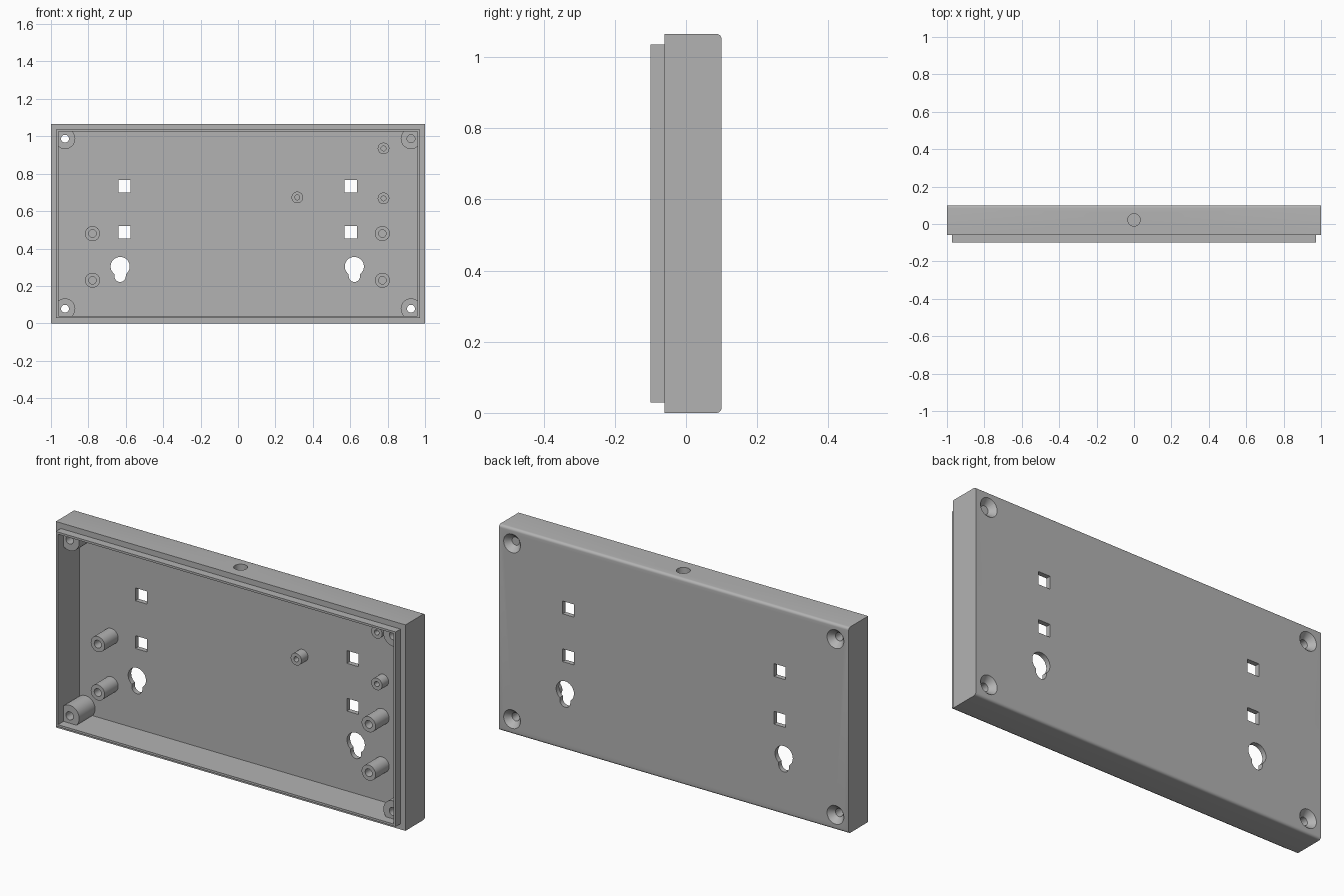
import bpy, bmesh
from math import pi
from mathutils import Matrix, Vector

cube = bpy.data.objects.get("Cube")
if cube:
    bpy.data.objects.remove(cube)

grey = bpy.data.materials.new("plain_grey")
grey.use_nodes = True
grey.diffuse_color = (0.45, 0.45, 0.45, 1)
grey.node_tree.nodes["Principled BSDF"].inputs["Base Color"].default_value = (0.45, 0.45, 0.45, 1)

BACK, FLOOR, STEP, FRONT = 0.1, 0.075, -0.06, -0.1
HEIGHT = 1.065


def make(name, bm):
    bmesh.ops.recalc_face_normals(bm, faces=bm.faces)
    mesh = bpy.data.meshes.new(name)
    bm.to_mesh(mesh)
    bm.free()
    mesh.materials.append(grey)
    ob = bpy.data.objects.new(name, mesh)
    bpy.context.collection.objects.link(ob)
    return ob


def box(name, x, y, z, round_back=0):
    """Box from (low, high) ranges; optionally rounds the long rear edges."""
    bm = bmesh.new()
    size = [r[1] - r[0] for r in (x, y, z)]
    mid = [(r[0] + r[1]) / 2 for r in (x, y, z)]
    bmesh.ops.create_cube(bm, size=1, matrix=Matrix.Translation(mid) @ Matrix.Diagonal((*size, 1)))
    if round_back:
        edges = [e for e in bm.edges if all(v.co.y > y[1] - 0.001 for v in e.verts)
                 and abs(e.verts[0].co.x - e.verts[1].co.x) > 0.1]
        bmesh.ops.bevel(bm, geom=edges, offset=round_back, segments=5, profile=0.5, affect='EDGES')
    return make(name, bm)


def cylinder(name, x, z, y0, y1, r0, r1=None, sides=40):
    """Cylinder or cone along y, radius r0 at y0 and r1 at y1."""
    bm = bmesh.new()
    place = Matrix.Translation((x, (y0 + y1) / 2, z)) @ Matrix.Rotation(-pi / 2, 4, 'X')
    bmesh.ops.create_cone(bm, cap_ends=True, segments=sides, radius1=r0,
                          radius2=r0 if r1 is None else r1, depth=y1 - y0, matrix=place)
    return make(name, bm)


def combine(target, tool, operation='DIFFERENCE'):
    mod = target.modifiers.new("combine", 'BOOLEAN')
    mod.operation, mod.solver, mod.object = operation, 'EXACT', tool
    bpy.context.view_layer.objects.active = target
    bpy.ops.object.modifier_apply(modifier=mod.name)
    bpy.data.objects.remove(tool)


def smooth(ob):
    bpy.ops.object.select_all(action='DESELECT')
    ob.select_set(True)
    bpy.context.view_layer.objects.active = ob
    bpy.ops.object.shade_smooth_by_angle(angle=pi / 6)


# Outer case, thin front lip and hollow interior
case = box("case_shell", (-1, 1), (STEP, BACK), (0, HEIGHT), round_back=0.014)
combine(case, box("lip", (-0.972, 0.972), (FRONT, 0), (0.029, HEIGHT - 0.029)), 'UNION')
combine(case, box("cavity", (-0.96, 0.96), (-0.2, FLOOR), (0.04, HEIGHT - 0.04)))

# Corner screw posts with countersunk through holes
for x in (-0.925, 0.925):
    for z in (0.078, HEIGHT - 0.078):
        combine(case, cylinder("post", x, z, -0.055, 0.09, 0.055), 'UNION')
        combine(case, cylinder("screw_hole", x, z, -0.2, 0.2, 0.021))
        combine(case, cylinder("countersink", x, z, 0.07, 0.101, 0.021, 0.049))

# Square tie holes and keyhole hangers in the back plate
for x, key_x in ((-0.607, -0.63), (0.603, 0.622)):
    for z in (0.733, 0.486):
        combine(case, box("tie_hole", (x - 0.033, x + 0.033), (0.05, 0.2), (z - 0.033, z + 0.033)))
    combine(case, cylinder("keyhole_head", key_x, 0.304, 0.05, 0.2, 0.051))
    combine(case, cylinder("keyhole_end", key_x, 0.251, 0.05, 0.2, 0.03))
    combine(case, box("keyhole_slot", (key_x - 0.03, key_x + 0.03), (0.05, 0.2), (0.251, 0.3)))

# Cable hole through the top wall
hole = cylinder("cable_hole", 0, 0, -0.1, 0.1, 0.033)
hole.data.transform(Matrix.Translation(Vector((0, 0.022, HEIGHT))) @ Matrix.Rotation(pi / 2, 4, 'X'))
combine(case, hole)
smooth(case)


# Board standoffs with blind pilot holes
def standoff(name, x, z, front, radius, pilot):
    ob = cylinder(name, x, z, front, FLOOR + 0.01, radius)
    combine(ob, cylinder("pilot", x, z, front - 0.05, FLOOR - 0.005, pilot))
    smooth(ob)


for side, x in (("right", -0.778), ("left", 0.772)):
    for level, z in (("upper", 0.48), ("lower", 0.23)):
        standoff(f"tall_standoff_{side}_{level}", x, z, -0.035, 0.04, 0.02)

for label, x, z in (("top", 0.778, 0.935), ("outer", 0.778, 0.668), ("inner", 0.317, 0.673)):
    standoff(f"short_standoff_{label}", x, z, 0.022, 0.031, 0.013)
